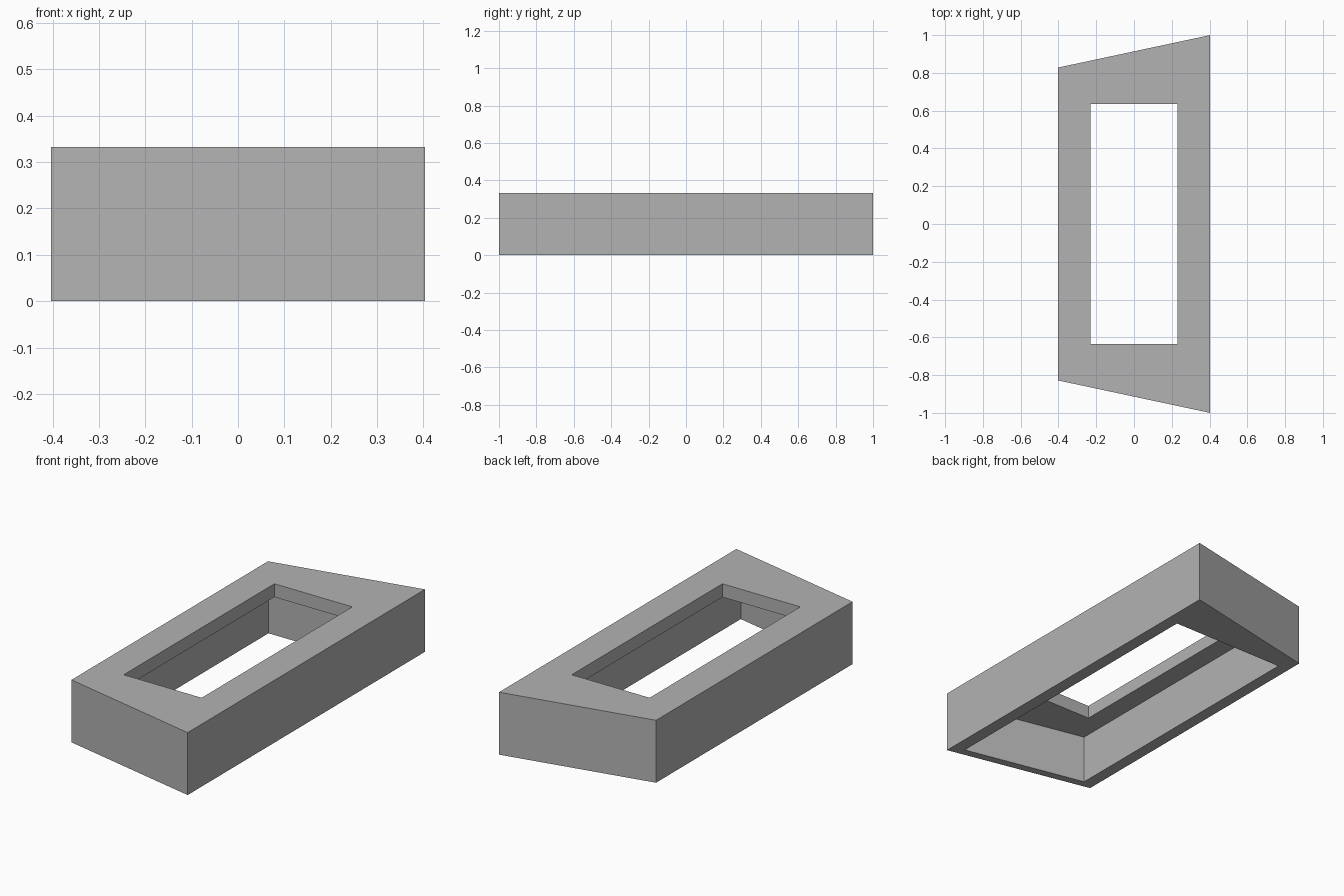
import bpy
import bmesh

# Remove the default cube
cube = bpy.data.objects.get("Cube")
if cube:
    bpy.data.objects.remove(cube, do_unlink=True)

HEIGHT = 0.333
LEDGE = 0.262

# Plan outlines, anticlockwise from the front left corner
outer = [(0.403, -1.0), (0.403, 1.0), (-0.403, 0.828), (-0.403, -0.828)]
window = [(0.23, -0.635), (0.23, 0.635), (-0.23, 0.635), (-0.23, -0.635)]
recess = [(0.335, -0.94), (0.335, 0.74), (-0.338, 0.74), (-0.338, -0.798)]

# Loops in order around the frame's cross-section
section = [(outer, 0), (outer, HEIGHT), (window, HEIGHT),
           (window, LEDGE), (recess, LEDGE), (recess, 0)]

bm = bmesh.new()
rings = [[bm.verts.new((x, y, z)) for x, y in outline] for outline, z in section]
for i, low in enumerate(rings):
    high = rings[(i + 1) % len(rings)]
    for j in range(4):
        k = (j + 1) % 4
        bm.faces.new((low[j], low[k], high[k], high[j]))
bmesh.ops.recalc_face_normals(bm, faces=bm.faces)

mesh = bpy.data.meshes.new("tapered_frame")
bm.to_mesh(mesh)
bm.free()

# Plain grey finish
grey = bpy.data.materials.new("grey")
grey.use_nodes = True
colour = (0.45, 0.45, 0.45, 1.0)
grey.diffuse_color = colour
grey.node_tree.nodes["Principled BSDF"].inputs["Base Color"].default_value = colour
mesh.materials.append(grey)

frame = bpy.data.objects.new("tapered_frame", mesh)
bpy.context.collection.objects.link(frame)
